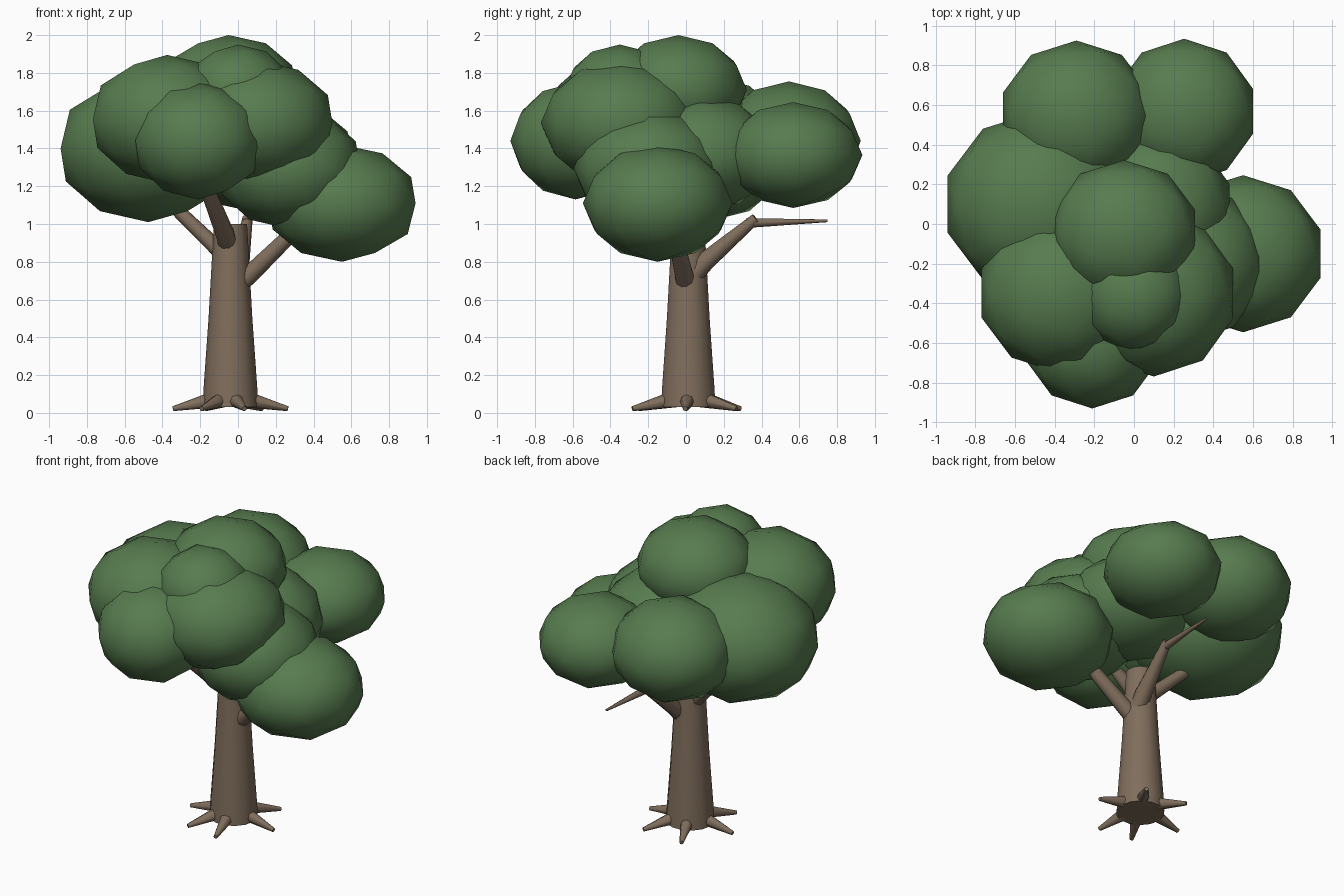
import bpy, bmesh, math
from mathutils import Vector

if "Cube" in bpy.data.objects:
    bpy.data.objects.remove(bpy.data.objects["Cube"])


def material(name, rgb):
    m = bpy.data.materials.new(name)
    m.diffuse_color = (*rgb, 1)
    m.use_nodes = True
    m.node_tree.nodes["Principled BSDF"].inputs["Base Color"].default_value = m.diffuse_color
    return m


LEAF = material("leaf green", (0.095, 0.20, 0.078))
BARK = material("bark brown", (0.215, 0.155, 0.107))


def finish(name, bm, mat, angle):
    bmesh.ops.recalc_face_normals(bm, faces=bm.faces)
    mesh = bpy.data.meshes.new(name)
    bm.to_mesh(mesh)
    bm.free()
    mesh.materials.append(mat)
    ob = bpy.data.objects.new(name, mesh)
    bpy.context.collection.objects.link(ob)
    bpy.ops.object.select_all(action='DESELECT')
    ob.select_set(True)
    bpy.context.view_layer.objects.active = ob
    bpy.ops.object.shade_smooth_by_angle(angle=math.radians(angle))
    return ob


def tube(name, points, radii, sides):
    """Tapered limb through a few points, closed at both ends."""
    bm = bmesh.new()
    pts = [Vector(p) for p in points]
    rings = []
    for i, (p, r) in enumerate(zip(pts, radii)):
        d = pts[min(i + 1, len(pts) - 1)] - pts[max(i - 1, 0)]
        q = d.to_track_quat('Z', 'Y')
        rings.append([bm.verts.new(p + q @ Vector((r * math.cos(a), r * math.sin(a), 0)))
                      for a in (2 * math.pi * k / sides for k in range(sides))])
    for a, b in zip(rings, rings[1:]):
        for k in range(sides):
            n = (k + 1) % sides
            bm.faces.new((a[k], a[n], b[n], b[k]))
    bm.faces.new(rings[0][::-1])
    bm.faces.new(rings[-1])
    return finish(name, bm, BARK, 46)


def leaf_clump(name, centre, size):
    """Squashed faceted ball with smooth shading."""
    bm = bmesh.new()
    bmesh.ops.create_icosphere(bm, subdivisions=2, radius=1)
    for v in bm.verts:
        v.co = Vector(c + s * k for c, s, k in zip(centre, size, v.co))
    return finish(name, bm, LEAF, 80)


# Trunk
CX, CY = -0.04, 0.012
tube("trunk", [(CX, CY, 0.03), (CX, CY, 0.12), (CX, CY, 0.5), (CX, CY, 1.0)],
     [0.147, 0.143, 0.116, 0.088], 14)

# Roots
for i, deg in enumerate((-3, 57, 115, 182, 240, 284)):
    c, s = math.cos(math.radians(deg)), math.sin(math.radians(deg))
    tube(f"root_{i + 1}", [(CX + r * c, CY + r * s, z) for r, z in ((0.08, 0.073), (0.305, 0.022))],
         [0.044, 0.013], 8)

# Branches
tube("right_branch", [(-0.02, 0.0, 0.66), (0.06, -0.01, 0.73), (0.42, -0.09, 1.08)],
     [0.05, 0.05, 0.034], 10)
tube("left_branch", [(-0.06, 0.02, 0.82), (-0.13, 0.04, 0.89), (-0.42, 0.12, 1.17)],
     [0.045, 0.042, 0.032], 10)
tube("front_branch", [(-0.05, -0.01, 0.88), (-0.07, -0.1, 0.95), (-0.2, -0.42, 1.28)],
     [0.052, 0.05, 0.034], 10)
tube("back_branch", [(0.0, 0.03, 0.72), (0.01, 0.1, 0.8), (0.05, 0.37, 1.03)],
     [0.055, 0.052, 0.028], 10)
tube("back_twig", [(0.045, 0.32, 1.005), (0.06, 0.75, 1.017)], [0.026, 0.007], 8)

# Leaf clumps: centre, radii
CLUMPS = {
    "leaves_top": ((-0.05, -0.04, 1.71), (0.376, 0.362, 0.29)),
    "leaves_top_front": ((0.0, -0.35, 1.70), (0.29, 0.295, 0.25)),
    "leaves_low_right": ((0.55, -0.15, 1.11), (0.41, 0.396, 0.31)),
    "leaves_mid_right": ((0.27, -0.195, 1.295), (0.395, 0.40, 0.32)),
    "leaves_front_right": ((0.10, -0.345, 1.535), (0.42, 0.424, 0.33)),
    "leaves_front_left": ((-0.375, -0.35, 1.555), (0.413, 0.40, 0.34)),
    "leaves_front_low": ((-0.21, -0.585, 1.44), (0.35, 0.345, 0.31)),
    "leaves_left": ((-0.475, 0.10, 1.40), (0.488, 0.47, 0.39)),
    "leaves_back_left": ((-0.29, 0.545, 1.44), (0.39, 0.38, 0.315)),
    "leaves_back_right": ((0.253, 0.568, 1.365), (0.365, 0.366, 0.28)),
    "leaves_core": ((0.10, 0.08, 1.37), (0.40, 0.40, 0.31)),
}
for name, (centre, size) in CLUMPS.items():
    leaf_clump(name, centre, size)
